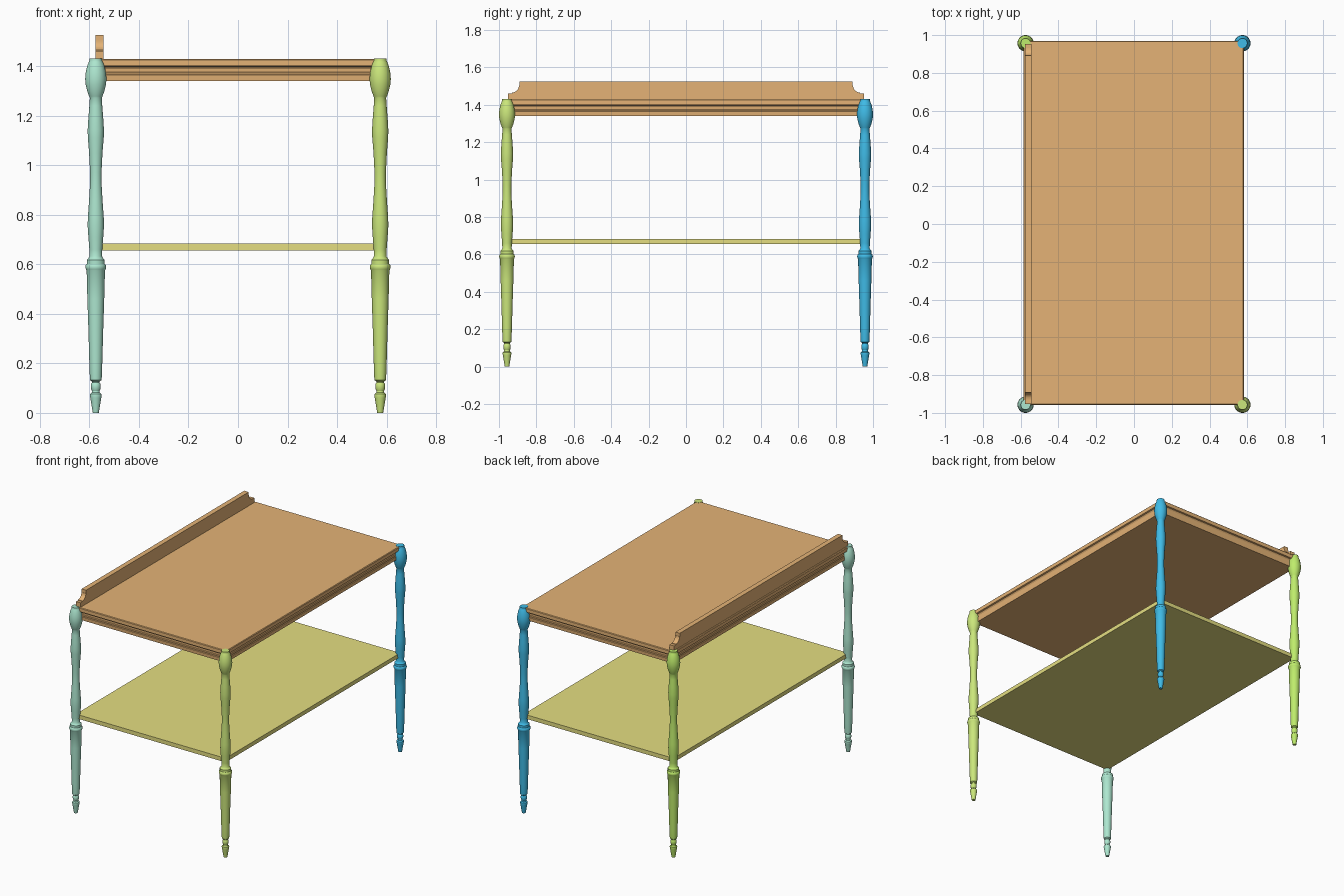
import bpy, bmesh, math
from mathutils import Vector

if "Cube" in bpy.data.objects:
    bpy.data.objects.remove(bpy.data.objects["Cube"])

LX, LY = 0.574, 0.957   # leg centres


def make_object(name, bm, color, smooth=False):
    bmesh.ops.recalc_face_normals(bm, faces=bm.faces)
    mesh = bpy.data.meshes.new(name)
    bm.to_mesh(mesh)
    bm.free()
    mat = bpy.data.materials.new(name + "_paint")
    mat.diffuse_color = (*color, 1)
    mat.use_nodes = True
    mat.node_tree.nodes["Principled BSDF"].inputs["Base Color"].default_value = mat.diffuse_color
    mesh.materials.append(mat)
    ob = bpy.data.objects.new(name, mesh)
    bpy.context.collection.objects.link(ob)
    if smooth:
        bpy.ops.object.select_all(action='DESELECT')
        ob.select_set(True)
        bpy.context.view_layer.objects.active = ob
        bpy.ops.object.shade_smooth_by_angle(angle=math.radians(35))
    return ob


def loft(rings):
    """Skin a stack of closed rings and cap both ends."""
    bm = bmesh.new()
    loops = [[bm.verts.new(p) for p in ring] for ring in rings]
    n = len(loops[0])
    for a, b in zip(loops, loops[1:]):
        for i in range(n):
            j = (i + 1) % n
            bm.faces.new((a[i], a[j], b[j], b[i]))
    bm.faces.new(loops[0])
    bm.faces.new(loops[-1])
    return bm


def rect(x0, x1, y0, y1, z, d=0):
    return [(x0 + d, y0 + d, z), (x1 - d, y0 + d, z),
            (x1 - d, y1 - d, z), (x0 + d, y1 - d, z)]


# turned leg: (radius, height)
LEG = [(.012, 0), (.022, .06), (.024, .070), (.023, .076), (.016, .082), (.015, .088),
       (.019, .096), (.020, .107), (.019, .117), (.015, .123), (.016, .127),
       (.023, .132), (.024, .142), (.026, .20), (.030, .34), (.034, .46), (.037, .575),
       (.040, .580), (.042, .587), (.041, .596), (.036, .602), (.036, .618),
       (.030, .624), (.025, .632), (.026, .66), (.030, .71), (.033, .755), (.032, .79),
       (.027, .86), (.023, .93), (.023, .97), (.027, 1.05), (.032, 1.11), (.033, 1.14),
       (.030, 1.19), (.026, 1.24), (.024, 1.272), (.027, 1.278), (.035, 1.30),
       (.041, 1.325), (.043, 1.348), (.041, 1.372), (.035, 1.40), (.028, 1.417),
       (.026, 1.421), (.026, 1.431)]


def leg(name, cx, cy, color, n=32):
    rings = [[(cx + r * math.cos(2 * math.pi * i / n),
               cy + r * math.sin(2 * math.pi * i / n), z) for i in range(n)]
             for r, z in LEG]
    make_object(name, loft(rings), color, True)


leg("front_left_leg", -LX, -LY, (0.42, 0.80, 0.63))
leg("front_right_leg", LX, -LY, (0.60, 0.80, 0.20))
leg("back_left_leg", -LX, LY, (0.52, 0.84, 0.15))
leg("back_right_leg", LX, LY, (0.05, 0.50, 0.80))

# moulded tabletop: (inset, height)
EDGE = [(.012, 1.34), (.010, 1.364), (.014, 1.366), (.014, 1.373), (.018, 1.376),
        (.017, 1.388), (.011, 1.397), (.002, 1.400), (0, 1.404), (0, 1.425), (.004, 1.429)]
ORANGE = (0.78, 0.45, 0.18)
make_object("tabletop", loft([rect(-.586, .582, -.958, .969, z, d) for d, z in EDGE]), ORANGE)

# lower shelf
make_object("lower_shelf", loft([rect(-LX, LX, -LY, LY, z) for z in (.655, .683)]),
            (0.78, 0.73, 0.22))

# raised side rail with scooped ends
half = [(.953, 1.41), (.953, 1.461), (.931, 1.461)]
half += [(.931 - .038 * math.sin(a), 1.503 - .038 * math.cos(a))
         for a in (math.pi / 2 * i / 8 for i in range(9))]
half += [(.891, 1.503), (.891, 1.525)]
outline = half + [(-y, z) for y, z in reversed(half)]
make_object("side_rail", loft([[(x, y, z) for y, z in outline] for x in (-.576, -.542)]), ORANGE)
